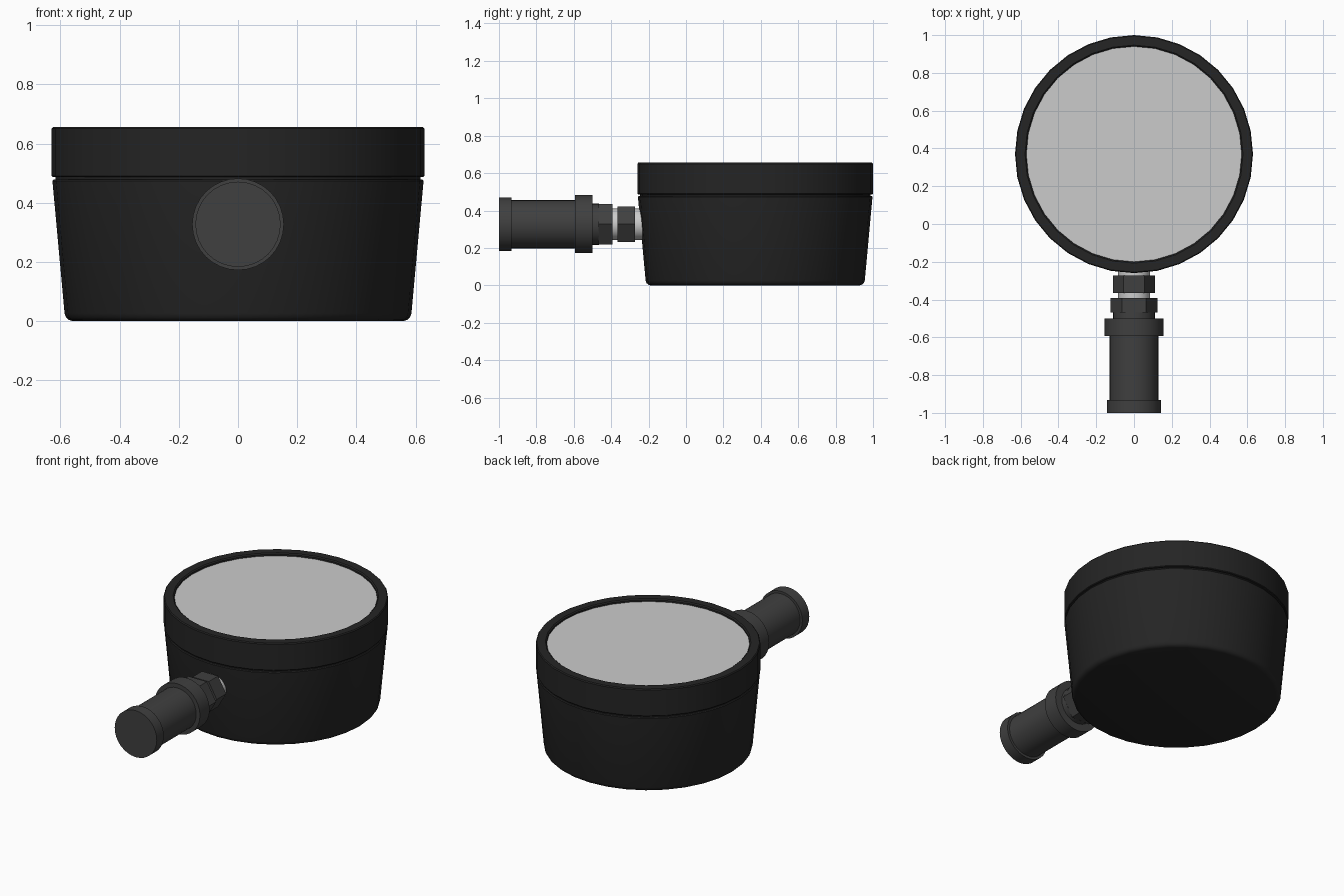
import bpy, bmesh, math

if "Cube" in bpy.data.objects:
    bpy.data.objects.remove(bpy.data.objects["Cube"])


def material(name, c):
    m = bpy.data.materials.new(name)
    m.diffuse_color = (c, c, c, 1)
    m.use_nodes = True
    m.node_tree.nodes["Principled BSDF"].inputs["Base Color"].default_value = m.diffuse_color
    return m


rubber = material("dark_rubber", 0.018)
plastic = material("dark_plastic", 0.05)


def lathe(name, profile, segs, loc, mat=None, closed=False, along_y=False):
    """Revolve (radius, height) points about the local z axis."""
    bm = bmesh.new()
    vs = [bm.verts.new((r, 0, h)) for r, h in profile]
    pairs = list(zip(vs, vs[1:])) + ([(vs[-1], vs[0])] if closed else [])
    es = [bm.edges.new(p) for p in pairs]
    bmesh.ops.spin(bm, geom=vs + es, cent=(0, 0, 0), axis=(0, 0, 1),
                   angle=math.tau, steps=segs)
    bmesh.ops.remove_doubles(bm, verts=bm.verts, dist=0.0002)
    bmesh.ops.recalc_face_normals(bm, faces=bm.faces)
    me = bpy.data.meshes.new(name)
    bm.to_mesh(me)
    bm.free()
    ob = bpy.data.objects.new(name, me)
    bpy.context.collection.objects.link(ob)
    ob.location = loc
    if along_y:
        ob.rotation_euler.x = math.pi / 2   # local z points to the front (-y)
    if mat:
        me.materials.append(mat)
    bpy.ops.object.select_all(action='DESELECT')
    ob.select_set(True)
    bpy.context.view_layer.objects.active = ob
    bpy.ops.object.shade_smooth_by_angle(angle=math.radians(30))
    return ob


C = (0, 0.37, 0)

# Tapered housing with rounded base and a groove neck under the bezel
lathe("housing", [(0, 0), (0.56, 0), (0.572, 0.004), (0.581, 0.012),
                  (0.586, 0.026), (0.627, 0.473), (0.623, 0.478),
                  (0.617, 0.478), (0.617, 0.5), (0, 0.5)], 32, C, rubber)

# Bezel ring around the dial
lathe("bezel", [(0.61, 0.487), (0.627, 0.487), (0.63, 0.491), (0.63, 0.65),
                (0.625, 0.656), (0.577, 0.656), (0.57, 0.65), (0.57, 0.487)],
      32, C, rubber, closed=True)

# Dial window, slightly recessed
lathe("dial_window", [(0, 0.51), (0.571, 0.51), (0.571, 0.64), (0, 0.64)], 32, C)

# Connector parts along the front axis: name, start, end, radius, sides, material
parts = [
    ("threaded_stem", 0.20, 0.44, 0.084, 32, None),
    ("lock_nut", 0.273, 0.365, 0.110, 6, plastic),
    ("gland_nut", 0.393, 0.468, 0.125, 6, plastic),
    ("gland_collar", 0.465, 0.505, 0.110, 32, plastic),
    ("connector_flange", 0.499, 0.593, 0.155, 32, plastic),
    ("connector_barrel", 0.59, 0.935, 0.129, 32, plastic),
    ("connector_end_cap", 0.932, 1.0, 0.144, 32, plastic),
]
for name, a, b, r, n, mat in parts:
    lathe(name, [(0, a), (r, a), (r, b), (0, b)], n, (0, 0, 0.327), mat, along_y=True)
